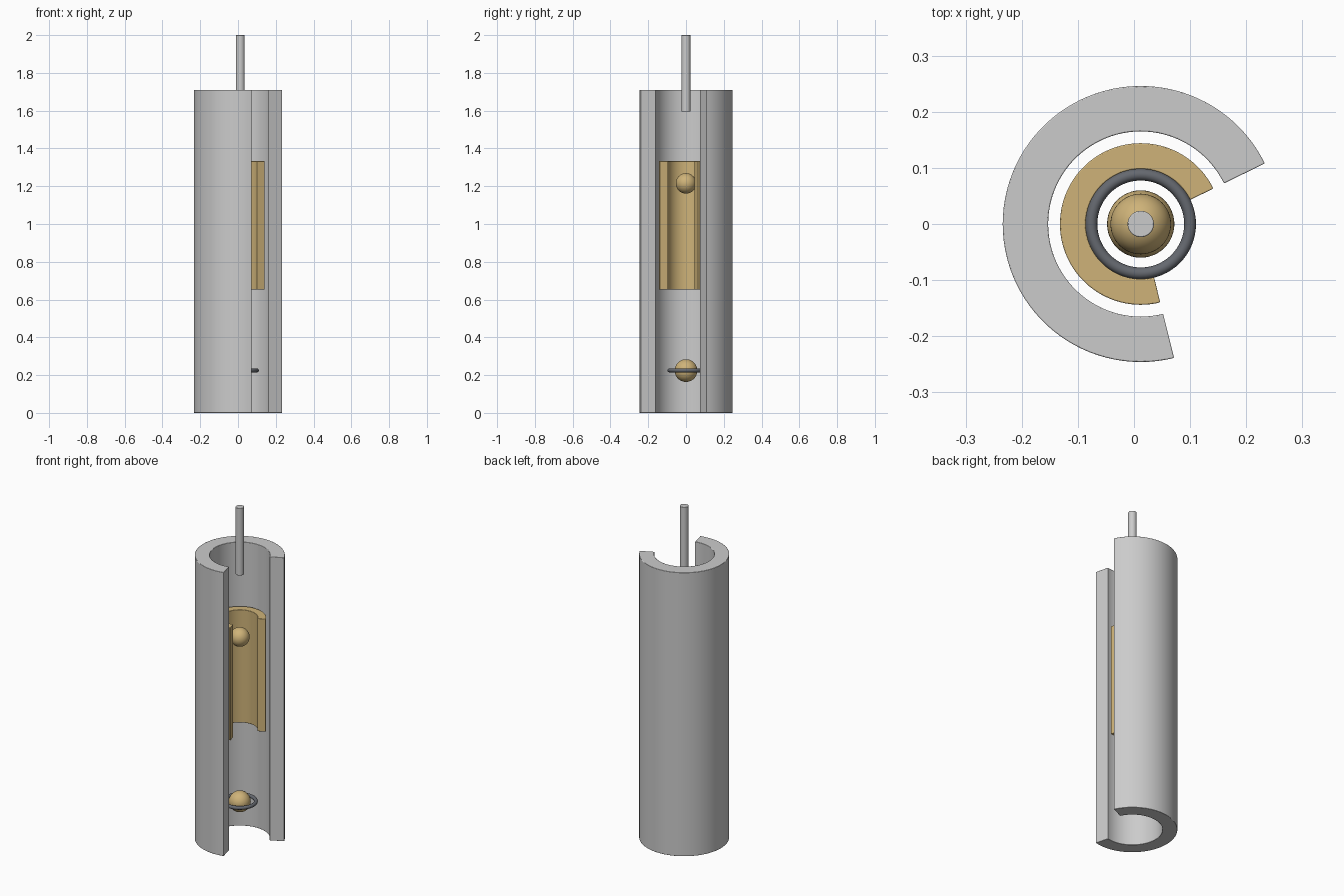
import bpy, bmesh, math

if "Cube" in bpy.data.objects:
    bpy.data.objects.remove(bpy.data.objects["Cube"])

CX = 0.012                       # shared axis of all parts
GAP_START, GAP_END = 26, 284     # cutaway: solid from 26 to 284 degrees

brass = bpy.data.materials.new("brass")
brass.diffuse_color = (0.62, 0.45, 0.19, 1)
brass.use_nodes = True
brass.node_tree.nodes["Principled BSDF"].inputs["Base Color"].default_value = brass.diffuse_color
dark = bpy.data.materials.new("dark_metal")
dark.diffuse_color = (0.13, 0.14, 0.16, 1)
dark.use_nodes = True
dark.node_tree.nodes["Principled BSDF"].inputs["Base Color"].default_value = dark.diffuse_color


def finish(obj, name, mat=None, bevel=0):
    obj.name = name
    if mat:
        obj.data.materials.append(mat)
    bpy.ops.object.select_all(action='DESELECT')
    obj.select_set(True)
    bpy.context.view_layer.objects.active = obj
    bpy.ops.object.shade_smooth_by_angle(angle=math.radians(35))
    if bevel:
        mod = obj.modifiers.new("soft_edges", 'BEVEL')
        mod.width = bevel
        mod.segments = 2
        mod.limit_method = 'ANGLE'
        mod.angle_limit = math.radians(40)


def cut_tube(name, r_in, r_out, z0, z1, mat=None, steps=72):
    """Radial wall rectangle swept around the axis, left open on one side."""
    bm = bmesh.new()
    rings = []
    for i in range(steps + 1):
        a = math.radians(GAP_START + (GAP_END - GAP_START) * i / steps)
        rings.append([bm.verts.new((r * math.cos(a), r * math.sin(a), z))
                      for r, z in ((r_in, z0), (r_out, z0), (r_out, z1), (r_in, z1))])
    for a, b in zip(rings, rings[1:]):
        for k in range(4):
            n = (k + 1) % 4
            bm.faces.new((a[k], a[n], b[n], b[k]))
    bm.faces.new(rings[0])
    bm.faces.new(rings[-1][::-1])
    bmesh.ops.recalc_face_normals(bm, faces=bm.faces)
    me = bpy.data.meshes.new(name)
    bm.to_mesh(me)
    bm.free()
    obj = bpy.data.objects.new(name, me)
    obj.location.x = CX
    bpy.context.collection.objects.link(obj)
    finish(obj, name, mat, 0.002)


def ball(name, r, z):
    bpy.ops.mesh.primitive_uv_sphere_add(segments=48, ring_count=24, radius=r, location=(CX, 0, z))
    finish(bpy.context.object, name, brass)


# Outer barrel and inner plunger, both cut away
cut_tube("barrel", 0.165, 0.246, 0, 1.71)
cut_tube("plunger", 0.098, 0.144, 0.653, 1.333, brass)

# Valve balls
ball("upper_ball", 0.054, 1.215)
ball("lower_ball", 0.06, 0.224)

# Seat ring around the lower ball
bpy.ops.mesh.primitive_torus_add(major_radius=0.088, minor_radius=0.0105, major_segments=64,
                                 minor_segments=16, location=(CX, 0, 0.225))
finish(bpy.context.object, "seat_ring", dark)

# Pull rod
bpy.ops.mesh.primitive_cylinder_add(vertices=48, radius=0.0235, depth=0.405,
                                    location=(CX, 0, 1.7975))
finish(bpy.context.object, "pull_rod", None, 0.002)
